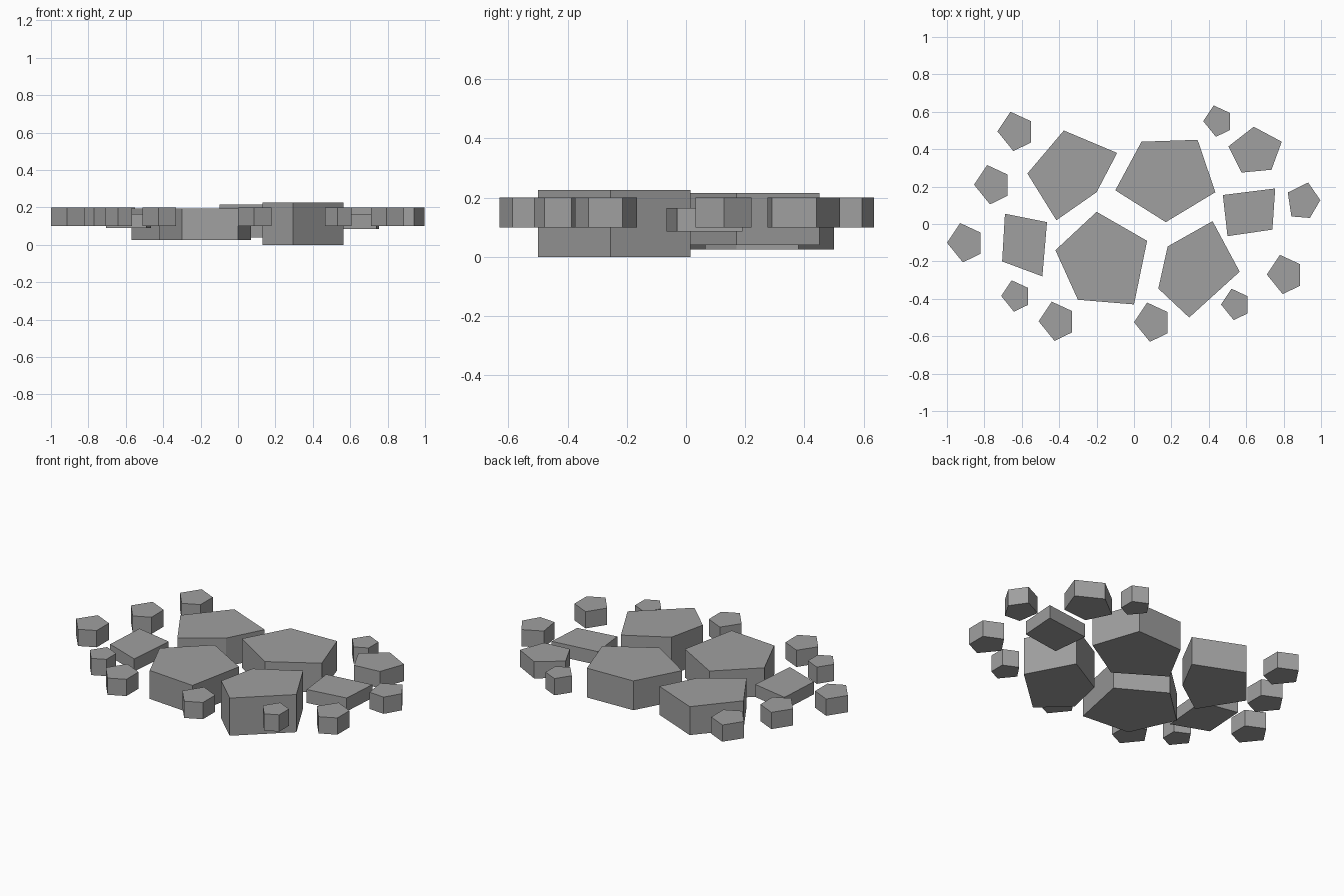
import bpy
import bmesh
from mathutils import Matrix, Vector

default_cube = bpy.data.objects.get("Cube")
if default_cube:
    bpy.data.objects.remove(default_cube, do_unlink=True)

# Single grey stone material
stone_grey = bpy.data.materials.new("stone_grey")
stone_grey.use_nodes = True
colour = (.35, .35, .35, 1)
stone_grey.diffuse_color = colour
shader = stone_grey.node_tree.nodes["Principled BSDF"]
shader.inputs["Base Color"].default_value = colour
shader.inputs["Roughness"].default_value = .9


def make_slab(name, outline, bottom, top):
    """Extrude a flat outline between two heights into a stone slab."""
    bm = bmesh.new()
    base = bm.faces.new([bm.verts.new((x, y, bottom)) for x, y in outline])
    extruded = bmesh.ops.extrude_face_region(bm, geom=[base], use_keep_orig=True)
    raised = [v for v in extruded["geom"] if isinstance(v, bmesh.types.BMVert)]
    bmesh.ops.translate(bm, verts=raised, vec=(0, 0, top - bottom))
    bmesh.ops.recalc_face_normals(bm, faces=bm.faces)
    mesh = bpy.data.meshes.new(name)
    bm.to_mesh(mesh)
    bm.free()
    mesh.materials.append(stone_grey)
    slab = bpy.data.objects.new(name, mesh)
    bpy.context.scene.collection.objects.link(slab)
    return slab


# Four thick central stones
make_slab("large_stone_back_right",
          [(-.375, .5), (-.09, .38), (-.2, .17), (-.415, .02), (-.57, .27)],
          bottom=.025, top=.195)
make_slab("large_stone_back_left",
          [(.04, .44), (.34, .45), (.435, .17), (.17, .01), (-.1, .18)],
          bottom=.04, top=.215)
make_slab("large_stone_front_right",
          [(-.2, .065), (.07, -.09), (0, -.43), (-.3, -.405), (-.42, -.14)],
          bottom=.025, top=.195)
make_slab("large_stone_front_left",
          [(.42, .015), (.565, -.255), (.295, -.5), (.13, -.345), (.18, -.12)],
          bottom=0, top=.225)

# Thin four-sided stones on either side, and one medium stone
make_slab("flat_stone_right",
          [(-.69, .055), (-.465, .01), (-.49, -.28), (-.705, -.2)],
          bottom=.09, top=.165)
make_slab("flat_stone_left",
          [(.475, .155), (.755, .19), (.74, -.03), (.5, -.065)],
          bottom=.085, top=.165)
make_slab("medium_stone",
          [(.64, .52), (.79, .44), (.735, .29), (.575, .275), (.505, .415)],
          bottom=.1, top=.2)

# Small pebbles share one irregular pentagon, scaled and turned
pebble_outline = [(-.03, .105), (.078, .055), (.078, -.06), (-.015, -.105), (-.1, 0)]


def make_pebble(name, x, y, scale=1, turn=0):
    rotation = Matrix.Rotation(turn, 2)
    points = [rotation @ Vector(p) * scale + Vector((x, y)) for p in pebble_outline]
    return make_slab(name, points, bottom=.1, top=.2)


make_pebble("pebble_back_right", -.63, .495)
make_pebble("pebble_right_upper", -.755, .21)
make_pebble("pebble_right_middle", -.9, -.1)
make_pebble("pebble_right_lower", -.63, -.385, scale=.8)
make_pebble("pebble_front_right", -.41, -.52)
make_pebble("pebble_front_centre", .1, -.525)
make_pebble("pebble_front_left", .545, -.43, scale=.8)
make_pebble("pebble_left_lower", .81, -.27)
make_pebble("pebble_left_middle", .905, .12, scale=.96, turn=-.53)
make_pebble("pebble_back_left", .45, .55, scale=.8)
